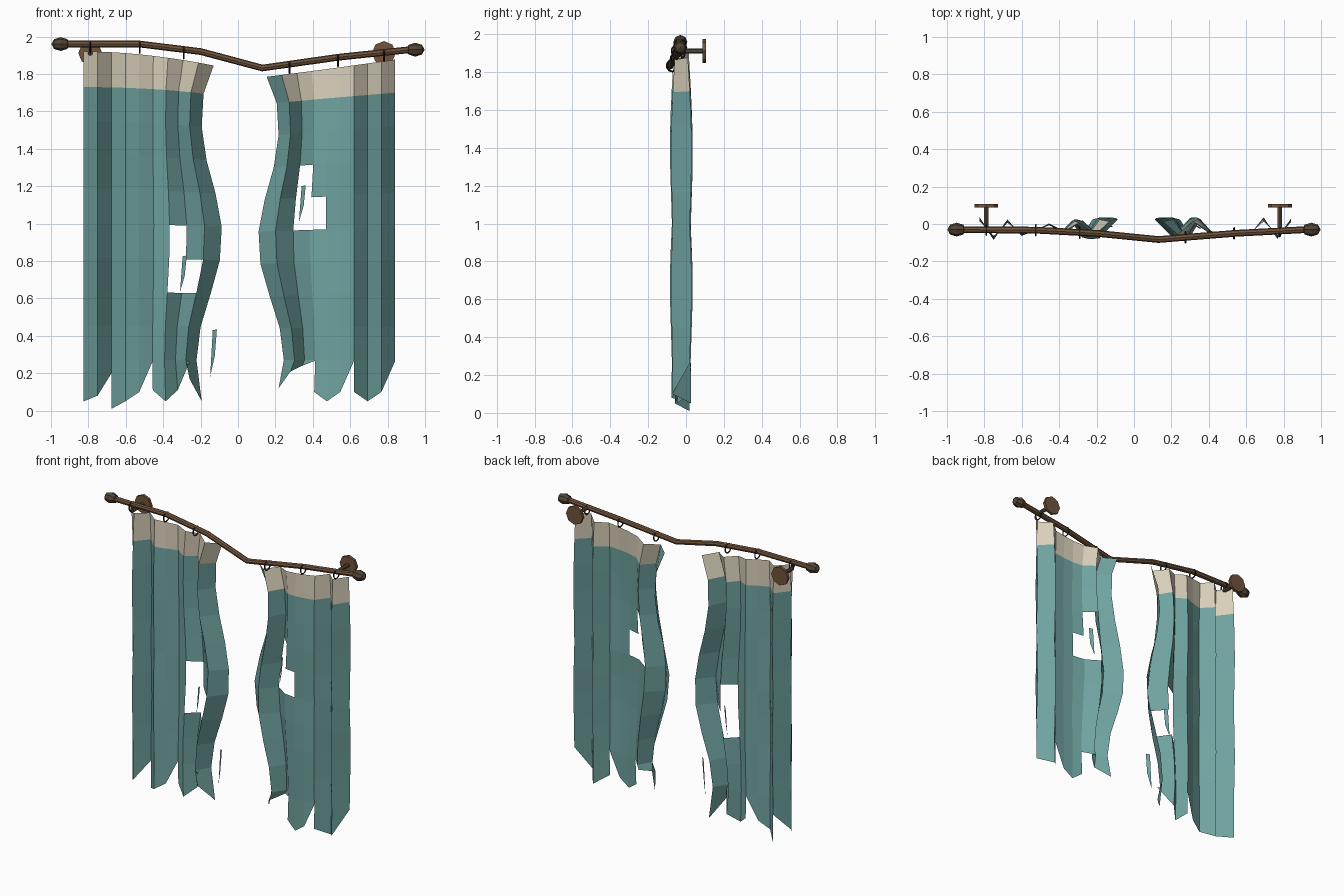
import bpy, bmesh, math
from mathutils import Vector

cube = bpy.data.objects.get("Cube")
if cube:
    bpy.data.objects.remove(cube)


def material(name, rgb):
    m = bpy.data.materials.new(name)
    m.use_nodes = True
    m.diffuse_color = (*rgb, 1)
    m.node_tree.nodes["Principled BSDF"].inputs["Base Color"].default_value = (*rgb, 1)
    return m


TEAL = material("teal cloth", (0.16, 0.365, 0.35))
CREAM = material("cream cloth", (0.69, 0.63, 0.49))
WOOD = material("brown wood", (0.165, 0.088, 0.045))
DARK = material("dark wood", (0.085, 0.06, 0.036))
IRON = material("black iron", (0.02, 0.018, 0.016))


def finish(name, bm, mats):
    mesh = bpy.data.meshes.new(name)
    bm.to_mesh(mesh)
    bm.free()
    for m in mats:
        mesh.materials.append(m)
    obj = bpy.data.objects.new(name, mesh)
    bpy.context.collection.objects.link(obj)
    return obj


def tube(name, a, b, radius, mat, sides=8):
    a, b = Vector(a), Vector(b)
    bm = bmesh.new()
    bmesh.ops.create_cone(bm, cap_ends=True, segments=sides, radius1=radius,
                          radius2=radius, depth=(b - a).length)
    obj = finish(name, bm, [mat])
    obj.location = (a + b) / 2
    obj.rotation_euler = (b - a).to_track_quat("Z", "Y").to_euler()
    return obj


# Bent rod
ROD = [(-0.92, -0.03, 1.96), (-0.525, -0.033, 1.96), (-0.2, -0.05, 1.92),
       (0.13, -0.083, 1.832), (0.54, -0.05, 1.89), (0.92, -0.03, 1.93)]
curve = bpy.data.curves.new("rod", "CURVE")
curve.dimensions = "3D"
curve.bevel_depth = 0.018
curve.bevel_resolution = 2
curve.use_fill_caps = True
spline = curve.splines.new("POLY")
spline.points.add(len(ROD) - 1)
for p, co in zip(spline.points, ROD):
    p.co = (*co, 1)
spline.use_smooth = False
curve.materials.append(WOOD)
bpy.context.collection.objects.link(bpy.data.objects.new("rod", curve))


def rod_at(x):
    for a, b in zip(ROD, ROD[1:]):
        if a[0] <= x <= b[0]:
            return Vector(a).lerp(Vector(b), (x - a[0]) / (b[0] - a[0]))


# Rod end knobs and wall brackets
for side, x, end in (("right", -0.79, ROD[0]), ("left", 0.78, ROD[-1])):
    s = math.copysign(1, x)
    bm = bmesh.new()
    bmesh.ops.create_uvsphere(bm, u_segments=8, v_segments=4, radius=1)
    knob = finish(side + "_rod_knob", bm, [DARK])
    knob.scale = (0.037, 0.037, 0.05)
    knob.rotation_euler = (0, math.pi / 2, 0)
    knob.location = (s * 0.948, end[1], end[2])
    tube(side + "_wall_plate", (x, 0.087, 1.912), (x, 0.106, 1.912), 0.064, WOOD)
    tube(side + "_bracket_arm", (x, 0.09, 1.912), (x, -0.035, 1.912), 0.014, DARK, 6)
    tube(side + "_bracket_post", (x, -0.03, 1.91), rod_at(x), 0.008, DARK, 6)

# Hanging rings
for i, x in enumerate((-0.79, -0.525, -0.29, 0.275, 0.535, 0.78)):
    bpy.ops.mesh.primitive_torus_add(
        major_segments=10, minor_segments=4, major_radius=0.031, minor_radius=0.005,
        location=rod_at(x) - Vector((0, 0, 0.018)), rotation=(0, math.pi / 2, 0))
    ring = bpy.context.object
    ring.name = f"ring_{i + 1}"
    ring.data.materials.append(IRON)

# Sideways sway of the free edge and pleat depth, from the top row to the hem
SWAY = [0.027, -0.027, -0.037, -0.011, 0.037, 0.07, 0.06, 0.011, -0.043, -0.065, -0.037]
DEPTH = [0.7, 0.9, 1.05, 1.1, 1.0, 0.9, 1.05, 1.1, 1.0, 0.9, 0.95]
FOLLOW = [1, 0.75, 0.45, 0.2, 0.05]
STRIPS = 9
ROWS = 10


def curtain(name, x0, x1, inner, pleats, top, band, hem, holes, plain):
    bm = bmesh.new()
    s = 1 if inner == STRIPS else -1

    def vert(strip, col, row):
        t = col / STRIPS
        d = abs(inner - col)
        x = x0 + (x1 - x0) * t + s * SWAY[row] * (FOLLOW[d] if d < len(FOLLOW) else 0)
        y = -0.025 + (pleats[col] + 0.025) * DEPTH[row]
        if row == 0:
            z = top(t)
        elif row == ROWS:
            z = hem[strip][col - strip]
        else:
            z = band(t) + (0.27 - band(t)) * (row - 1) / (ROWS - 2)
        return bm.verts.new((x, y, z))

    for i in range(STRIPS):
        for r in range(ROWS):
            if (i, r) in holes:
                continue
            f = bm.faces.new([vert(i, i, r + 1), vert(i, i + 1, r + 1),
                              vert(i, i + 1, r), vert(i, i, r)])
            f.material_index = int(r == 0 and i != plain)
    bmesh.ops.remove_doubles(bm, verts=bm.verts, dist=0.0005)
    finish(name, bm, [TEAL, CREAM])


# Torn curtains with a cream heading band
curtain("right_curtain", -0.825, -0.157, STRIPS,
        [0.03, -0.08, 0.02, -0.06, -0.035, 0.0, -0.045, 0.02, -0.075, 0.03],
        lambda t: 1.92 - 0.075 * t * t, lambda t: 1.73 - 0.035 * t * t,
        [(.05, .08), (.08, .2), (.01, .05), (.05, .1), (.1, .265),
         (.11, .05), (.05, .11), (.11, .26), (.17, .05)],
        {(6, 5), (6, 6), (7, 6)}, None)
curtain("left_curtain", 0.18, 0.84, 0,
        [0.03, -0.07, 0.03, -0.04, -0.057, -0.06, -0.055, 0.03, -0.075, 0.025],
        lambda t: 1.785 + 0.092 * t, lambda t: 1.645 + 0.055 * t,
        [(.12, .21), (.21, .24), (.24, .265), (.1, .05), (.05, .1),
         (.1, .265), (.1, .05), (.05, .1), (.1, .265)],
        {(2, 3), (2, 4), (3, 4)}, 0)

# Loose cloth shreds
for i, (x, y, z, h) in enumerate(((-0.296, -0.01, 0.825, 0.19),
                                  (-0.135, 0.0, 0.43, 0.25),
                                  (0.34, -0.01, 1.2, 0.19))):
    bm = bmesh.new()
    bm.faces.new([bm.verts.new(p) for p in (
        (x, y, z), (x - 0.014, y, z - h), (x + 0.011, y - 0.015, z - h * 0.55),
        (x + 0.022, y - 0.015, z + 0.005))])
    finish(f"cloth_shred_{i + 1}", bm, [TEAL])
